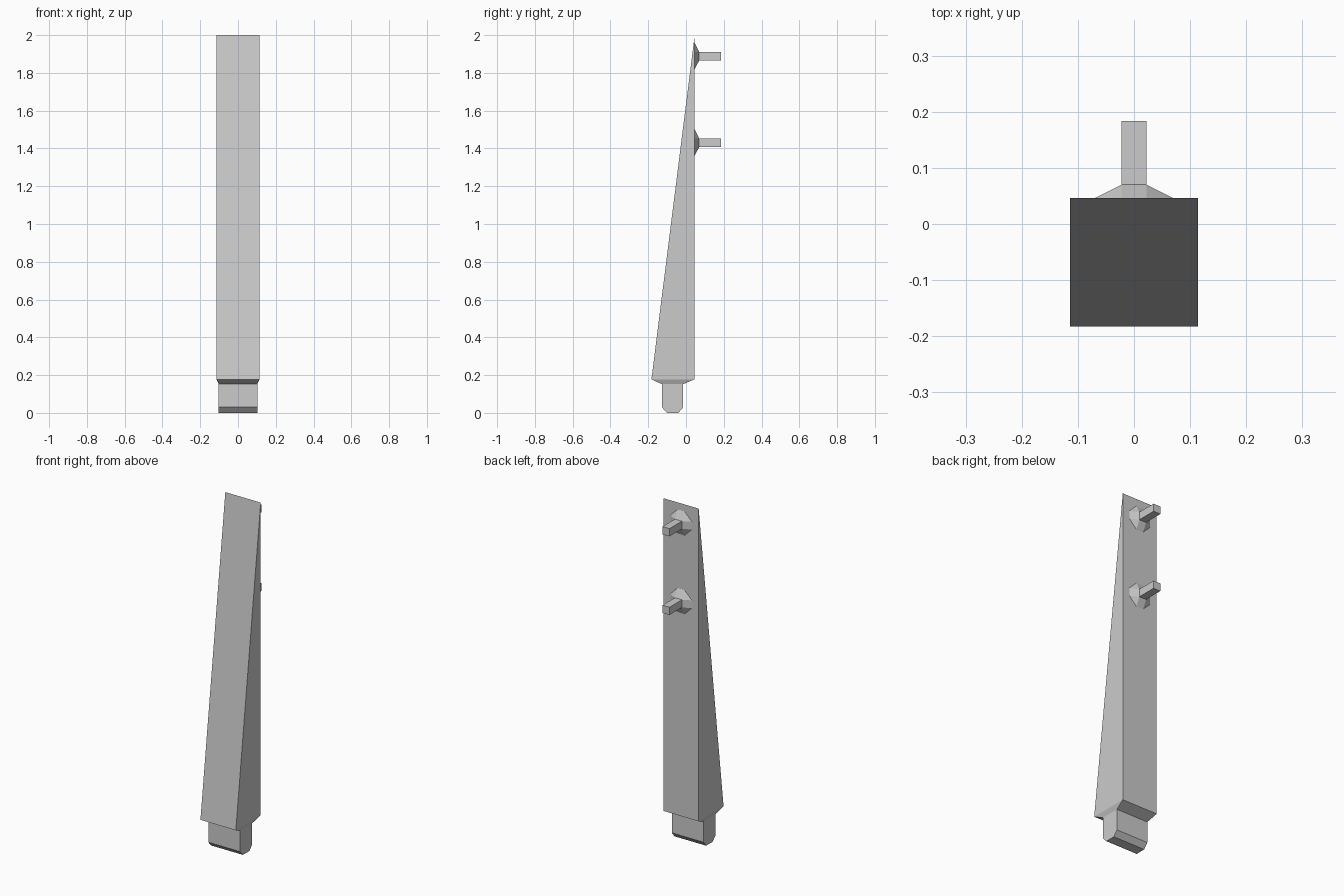
import bpy, bmesh, math

if "Cube" in bpy.data.objects:
    bpy.data.objects.remove(bpy.data.objects["Cube"])


def finish(bm, name):
    bmesh.ops.remove_doubles(bm, verts=bm.verts, dist=1e-5)
    bmesh.ops.recalc_face_normals(bm, faces=bm.faces)
    mesh = bpy.data.meshes.new(name)
    bm.to_mesh(mesh)
    bm.free()
    obj = bpy.data.objects.new(name, mesh)
    bpy.context.collection.objects.link(obj)
    return obj


def loft(rings, name):
    """Stack of rectangles: (z, half width, front y, back y)."""
    bm = bmesh.new()
    loops = []
    for z, w, y0, y1 in rings:
        corners = [(-w, y0, z), (w, y0, z), (w, y1, z), (-w, y1, z)]
        loops.append([bm.verts.new(c) for c in corners])
    for a, b in zip(loops, loops[1:]):
        for i in range(4):
            j = (i + 1) % 4
            bm.faces.new((a[i], a[j], b[j], b[i]))
    bm.faces.new(loops[0][::-1])
    if rings[-1][2] != rings[-1][3]:
        bm.faces.new(loops[-1])
    return finish(bm, name)


def peg(z, name):
    """Octagonal flared base narrowing to a square bar, pointing back."""
    r, s = 0.07, 0.0225
    bm = bmesh.new()
    for sx in (-1, 1):
        for sz in (-1, 1):
            for x, y, h in ((r, 0.046, s), (s, 0.046, r), (s, 0.07, s)):
                bm.verts.new((sx * x, y, z + sz * h))
    bmesh.ops.convex_hull(bm, input=bm.verts)
    bmesh.ops.dissolve_limit(bm, angle_limit=math.radians(1),
                             verts=bm.verts, edges=bm.edges)
    bm.normal_update()
    # extend the small square face into the bar
    tip = max(bm.faces, key=lambda f: f.calc_center_median().y)
    new = bmesh.ops.extrude_discrete_faces(bm, faces=[tip])["faces"][0]
    bmesh.ops.translate(bm, verts=new.verts, vec=(0, 0.184 - 0.07, 0))
    return finish(bm, name)


# wedge blade with its tapered shoulder and chamfered foot
loft([(0.0, 0.102, -0.10, -0.04),
      (0.03, 0.102, -0.128, -0.015),
      (0.152, 0.102, -0.128, -0.015),
      (0.178, 0.114, -0.183, 0.046),
      (2.0, 0.114, 0.046, 0.046)], "wedge_body")

# two pegs on the back
peg(1.431, "lower_peg")
peg(1.889, "upper_peg")
